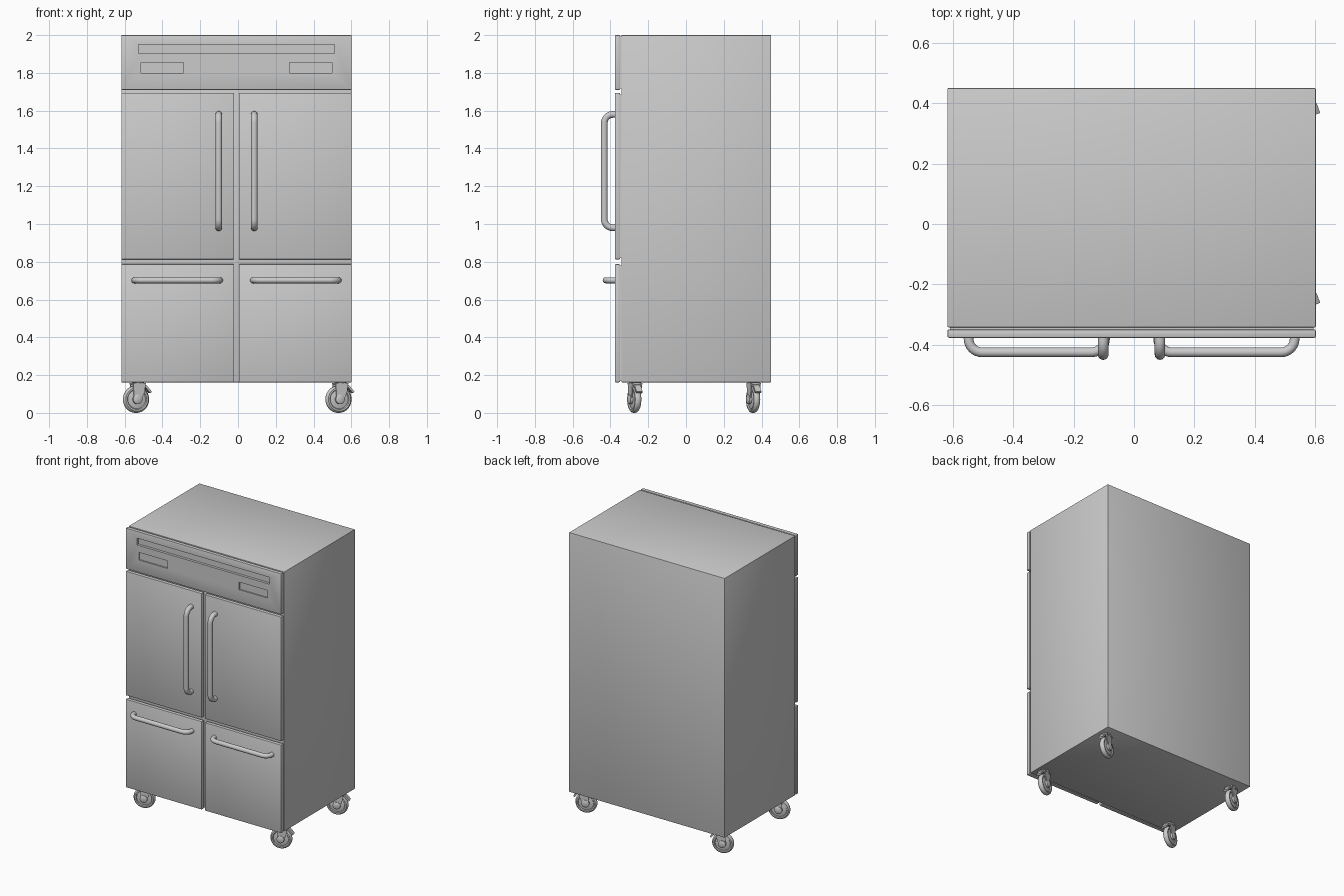
import bpy, bmesh
from math import sin, cos, pi, radians
from mathutils import Vector, Matrix

if "Cube" in bpy.data.objects:
    bpy.data.objects.remove(bpy.data.objects["Cube"])

CX = -0.008                      # centre line of the cabinet
X0, X1 = -0.618, 0.602
FRONT, DOOR_BACK, BODY_FRONT, BACK = -0.377, -0.349, -0.342, 0.45
BOTTOM, TOP = 0.162, 2.0


def finish(name, bm, smooth=False):
    bmesh.ops.recalc_face_normals(bm, faces=bm.faces[:])
    me = bpy.data.meshes.new(name)
    bm.to_mesh(me)
    bm.free()
    ob = bpy.data.objects.new(name, me)
    bpy.context.collection.objects.link(ob)
    if smooth:
        bpy.ops.object.select_all(action='DESELECT')
        ob.select_set(True)
        bpy.context.view_layer.objects.active = ob
        bpy.ops.object.shade_smooth_by_angle(angle=radians(35))
    return ob


def box(name, lo, hi, bevel=0.0):
    lo, hi = Vector(lo), Vector(hi)
    bm = bmesh.new()
    bmesh.ops.create_cube(bm, size=1)
    for v in bm.verts:
        v.co = (lo + hi) / 2 + v.co * (hi - lo)
    if bevel:
        bmesh.ops.bevel(bm, geom=bm.edges[:], offset=bevel, segments=2,
                        profile=0.5, affect='EDGES')
    return finish(name, bm, bevel > 0)


def handle(name, a, b, out_y, r, bend=0.045):
    """Round bar from a to b on the door face, standing out to out_y."""
    a, b = Vector(a), Vector(b)
    d, o = (b - a).normalized(), Vector((0, -1, 0))
    reach = a.y - out_y
    root = o * -0.01
    pts = [a + root]
    for i in range(9):
        t = pi / 2 * i / 8
        pts.append(a + o * (reach - bend + bend * sin(t)) + d * bend * (1 - cos(t)))
    for i in range(8, -1, -1):
        t = pi / 2 * i / 8
        pts.append(b + o * (reach - bend + bend * sin(t)) - d * bend * (1 - cos(t)))
    pts.append(b + root)
    # sweep a circle along the flat path
    side = d.cross(o)
    bm, rings, n = bmesh.new(), [], 20
    for i, p in enumerate(pts):
        tan = (pts[min(i + 1, len(pts) - 1)] - pts[max(i - 1, 0)]).normalized()
        up = tan.cross(side)
        rings.append([bm.verts.new(p + side * r * cos(2 * pi * k / n) + up * r * sin(2 * pi * k / n))
                      for k in range(n)])
    for p, q in zip(rings, rings[1:]):
        for k in range(n):
            bm.faces.new((p[k], p[(k + 1) % n], q[(k + 1) % n], q[k]))
    bm.faces.new(rings[0])
    bm.faces.new(rings[-1])
    return finish(name, bm, True)


def lathe_y(profile, n, centre):
    """Closed (radius, y) profile spun round the y axis."""
    bm = bmesh.new()
    rings = [[bm.verts.new(centre + Vector((r * cos(2 * pi * k / n), y, r * sin(2 * pi * k / n))))
              for k in range(n)] for r, y in profile]
    for p, q in zip(rings, rings[1:]):
        for k in range(n):
            bm.faces.new((p[k], p[(k + 1) % n], q[(k + 1) % n], q[k]))
    bm.faces.new(rings[0])
    bm.faces.new(rings[-1])
    return bm


def slab(points, y0, y1):
    """(x, z) outline extruded along y."""
    bm = bmesh.new()
    f = bm.faces.new([bm.verts.new((x, y0, z)) for x, z in points])
    ext = bmesh.ops.extrude_face_region(bm, geom=[f])['geom']
    bmesh.ops.translate(bm, vec=(0, y1 - y0, 0),
                        verts=[v for v in ext if isinstance(v, bmesh.types.BMVert)])
    return bm


# cabinet
box("cabinet_body", (X0, BODY_FRONT, BOTTOM), (X1, BACK, TOP), 0.003)

# header panel with recessed vent and two recessed plates
header = box("header_panel", (X0, FRONT, 1.71), (X1, DOOR_BACK, TOP), 0.005)
box("header_seal", (X0 + .008, DOOR_BACK - .003, 1.718), (X1 - .008, BODY_FRONT + .003, TOP - .008))
for name, xa, xb, za, zb, depth in (("vent_cutter", -0.528, 0.512, 1.903, 1.951, 0.018),
                                    ("left_plate_cutter", -0.514, -0.289, 1.80, 1.854, 0.010),
                                    ("right_plate_cutter", 0.273, 0.497, 1.80, 1.854, 0.010)):
    cut = box(name, (xa, FRONT - 0.05, za), (xb, FRONT + depth, zb))
    cut.hide_render = True
    cut.hide_set(True)
    mod = header.modifiers.new(name, 'BOOLEAN')
    mod.operation, mod.object, mod.solver = 'DIFFERENCE', cut, 'EXACT'

# doors, seals and handles
for side, xa, xb in (("left", X0, CX - 0.012), ("right", CX + 0.012, X1)):
    for row, za, zb in (("upper", 0.813, 1.694), ("lower", BOTTOM, 0.787)):
        box(f"{side}_{row}_door", (xa, FRONT, za), (xb, DOOR_BACK, zb), 0.005)
        box(f"{side}_{row}_seal", (xa + .008, DOOR_BACK - .003, za + .008),
            (xb - .008, BODY_FRONT + .003, zb - .008))
    s = -1 if side == "left" else 1
    x = CX + s * 0.094
    handle(f"{side}_upper_handle", (x, FRONT, 0.98), (x, FRONT, 1.58), -0.4325, 0.0175)
    handle(f"{side}_lower_handle", (CX + s * 0.088, FRONT, 0.702),
           (CX + s * 0.540, FRONT, 0.702), -0.425, 0.016)

# casters, all swivelled the same way
R = 0.072
half = [(0.030, 0.012), (0.050, 0.011), (0.054, 0.017), (0.063, 0.017), (0.069, 0.012), (R, 0.005)]
tyre = [(0.012, -0.016), (0.030, -0.016)] + [(r, -y) for r, y in half[1:]] + \
       half[:0:-1] + [(0.030, 0.016), (0.012, 0.016)]
for end, y in (("front", -0.274), ("back", 0.355)):
    for side, x in (("left", -0.540), ("right", 0.532)):
        M = Matrix.Translation((x, y, 0)) @ Matrix.Rotation(radians(20), 4, 'Z')
        axle = Vector((0, 0, R))
        parts = {
            "wheel": lathe_y(tyre, 40, axle),
            "axle": lathe_y([(0.018, -0.034), (0.025, -0.030), (0.025, 0.030), (0.018, 0.034)], 24, axle),
            "fork_crown": slab([(-0.025, 0.149), (0.045, 0.149), (0.045, 0.158), (-0.025, 0.158)], -0.029, 0.029),
            "brake_lever": slab([(0.030, 0.152), (0.052, 0.148), (0.084, 0.112), (0.076, 0.104),
                                 (0.046, 0.138), (0.030, 0.142)], -0.017, 0.017),
        }
        cheek = [(-0.025, 0.158), (0.045, 0.158), (0.040, 0.115), (0.020, 0.062),
                 (0.0, 0.052), (-0.018, 0.062), (-0.022, 0.115)]
        parts["inner_fork"] = slab(cheek, 0.021, 0.027)
        parts["outer_fork"] = slab(cheek, -0.027, -0.021)
        # swivel bearing under the cabinet
        bm = bmesh.new()
        bmesh.ops.create_cone(bm, cap_ends=True, segments=24, radius1=0.030, radius2=0.034,
                              depth=0.012, matrix=Matrix.Translation((0.010, 0, 0.160)))
        parts["swivel"] = bm
        for part, b in parts.items():
            b.transform(M)
            finish(f"{end}_{side}_caster_{part}", b, True)
